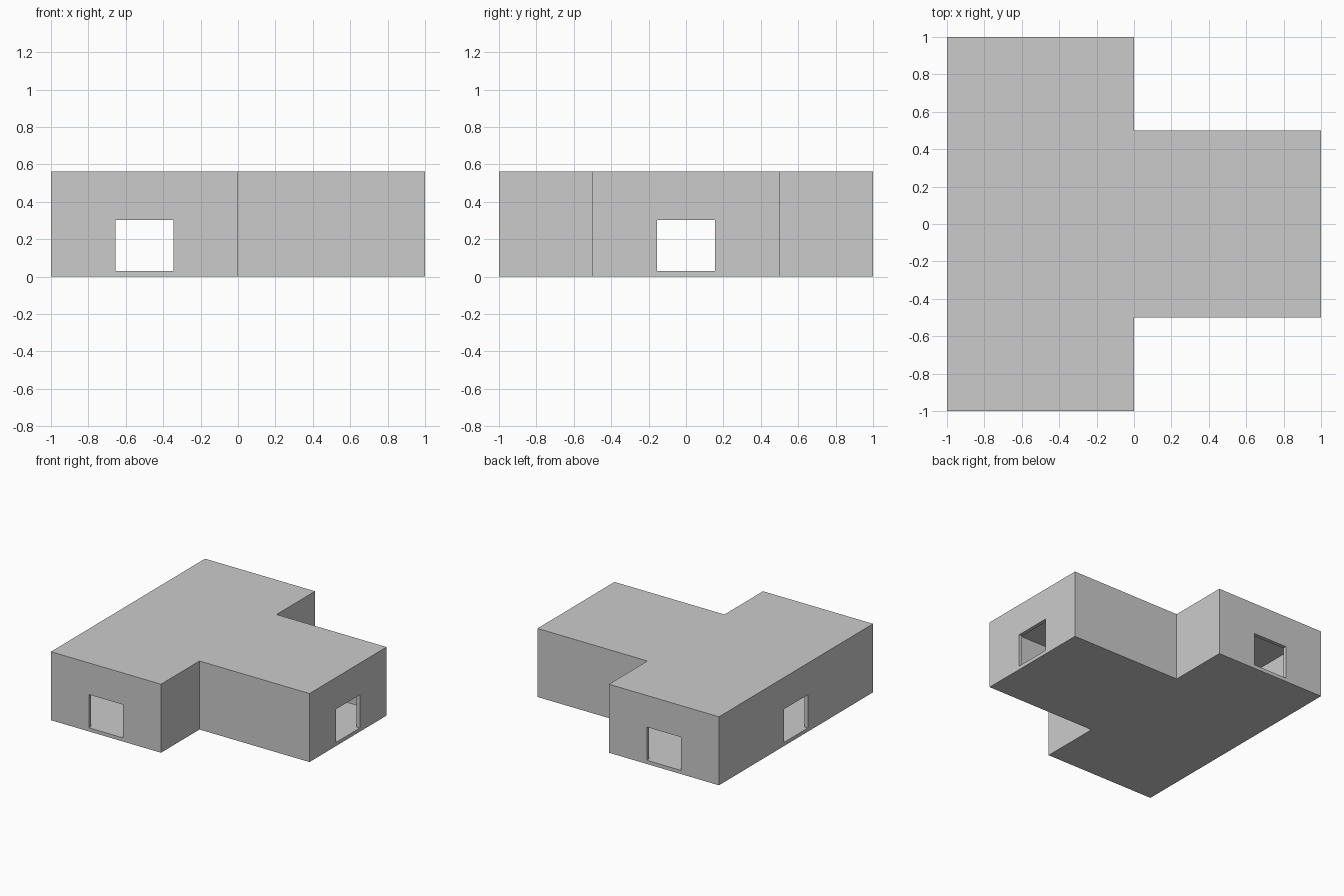
import bpy, bmesh

if "Cube" in bpy.data.objects:
    bpy.data.objects.remove(bpy.data.objects["Cube"])

H = 0.563          # overall height
T = 0.03           # wall, floor and roof thickness


def t_prism(name, inset, z0, z1):
    """T-shaped prism, outline moved inwards by inset."""
    i = inset
    half = [(1 - i, 0.5 - i), (-i, 0.5 - i), (-i, 1 - i), (-1 + i, 1 - i)]
    pts = half + [(x, -y) for x, y in reversed(half)]
    bm = bmesh.new()
    face = bm.faces.new([bm.verts.new((x, y, z0)) for x, y in pts])
    ext = bmesh.ops.extrude_face_region(bm, geom=[face])
    top = [v for v in ext["geom"] if isinstance(v, bmesh.types.BMVert)]
    bmesh.ops.translate(bm, verts=top, vec=(0, 0, z1 - z0))
    bmesh.ops.recalc_face_normals(bm, faces=bm.faces)
    mesh = bpy.data.meshes.new(name)
    bm.to_mesh(mesh)
    bm.free()
    ob = bpy.data.objects.new(name, mesh)
    bpy.context.collection.objects.link(ob)
    return ob


def cutter_box(name, loc, size):
    bpy.ops.mesh.primitive_cube_add(size=1, location=loc)
    ob = bpy.context.object
    ob.name, ob.scale = name, size
    return ob


def subtract(ob, cutter):
    cutter.hide_render = True
    cutter.hide_set(True)
    mod = ob.modifiers.new("cut_" + cutter.name, 'BOOLEAN')
    mod.operation, mod.solver, mod.object = 'DIFFERENCE', 'EXACT', cutter


# Outer building block with hollow interior
building = t_prism("building", 0, 0, H)
subtract(building, t_prism("room_cutter", T, T, H - T))

# Doorways: one in each end wall, level with the floor
z0, z1, w = 0.03, 0.303, 0.31
zc, h = (z0 + z1) / 2, z1 - z0
for name, x, y, sx, sy in (("front_door_cutter", -0.5, -1, w, 0.2),
                           ("back_door_cutter", -0.5, 1, w, 0.2),
                           ("right_door_cutter", 1, 0, 0.2, w),
                           ("left_door_cutter", -1, 0, 0.2, w)):
    subtract(building, cutter_box(name, (x, y, zc), (sx, sy, h)))
